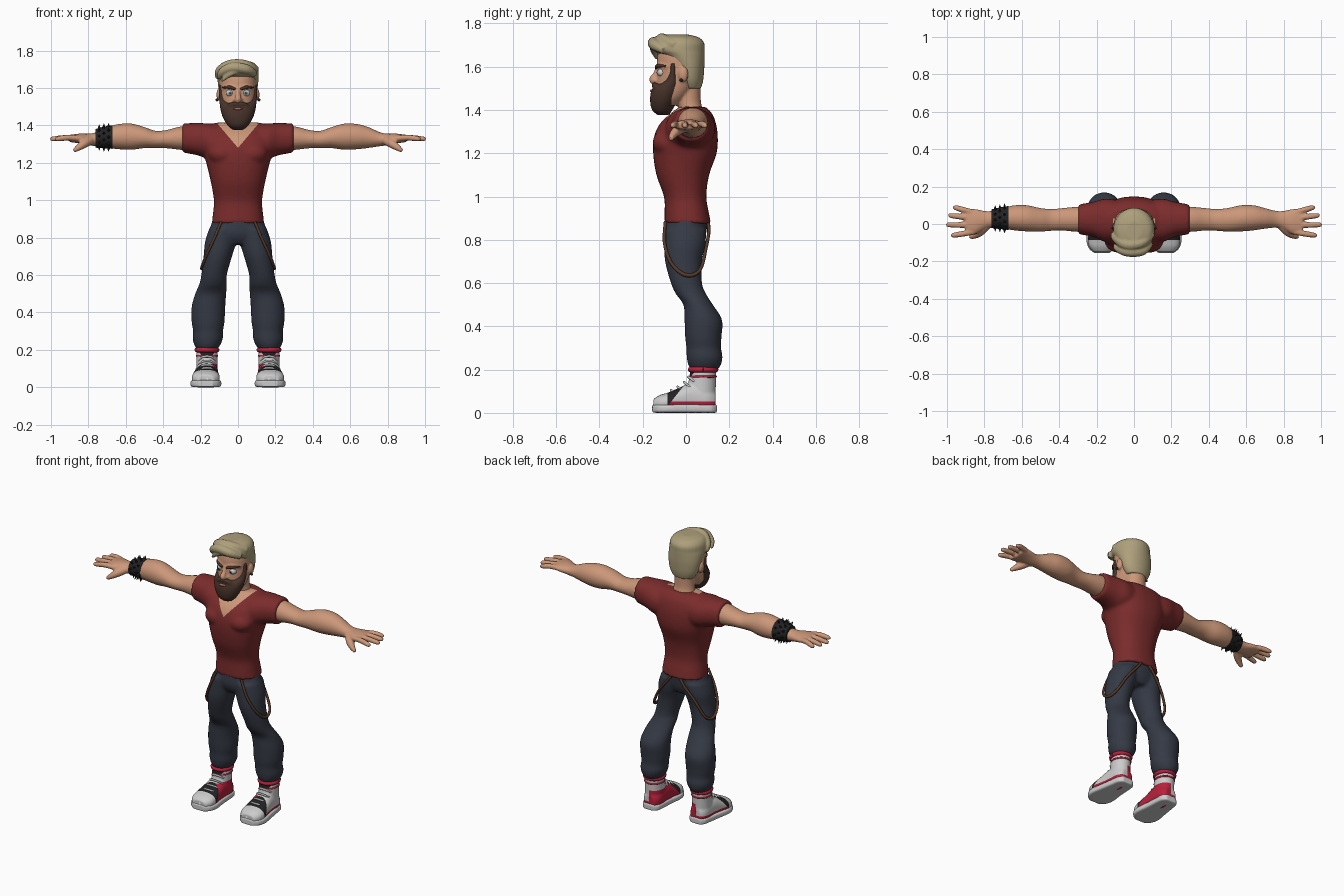
import bpy, bmesh, math
from mathutils import Vector, Quaternion

MATS = {}
COLORS = dict(skin=(.60, .31, .19), shirt=(.20, .025, .025), pants=(.035, .041, .058), hair=(.42, .35, .20),
              beard=(.065, .033, .024), white=(.72, .72, .72), red=(.48, .015, .045), black=(.016, .016, .018),
              leather=(.09, .04, .022), iris=(.10, .22, .28), lips=(.42, .14, .11))


def mat(key):
    if key not in MATS:
        MATS[key] = bpy.data.materials.new(key)
        MATS[key].diffuse_color = (*COLORS[key], 1)
    return MATS[key]


def spline(rows, k=4):
    """Catmull-Rom through rows of numbers."""
    out = []
    for i in range(len(rows) - 1):
        a, b, c, d = (rows[min(max(i + j, 0), len(rows) - 1)] for j in (-1, 0, 1, 2))
        for s in range(k):
            t = s / k
            out.append([q + .5 * t * (r - p + t * (2*p - 5*q + 4*r - s_ + t * (3*(q - r) + s_ - p)))
                        for p, q, r, s_ in zip(a, b, c, d)])
    return out + [list(rows[-1])]


def skin_rings(bm, rings):
    loops = [[bm.verts.new(p) for p in r] for r in rings]
    n = len(loops[0])
    for a, b in zip(loops, loops[1:]):
        for i in range(n):
            bm.faces.new((a[i], a[(i + 1) % n], b[(i + 1) % n], b[i])).smooth = True
    bm.faces.new(loops[0][::-1])
    bm.faces.new(loops[-1])


def loft(bm, axis, rows, e=2.0, n=32):
    """rows: (position on axis, centre a, centre b, radius a, radius b); e is the superellipse power."""
    rings = []
    for t, a, b, ra, rb in spline(rows):
        ring = []
        for i in range(n):
            c, s = math.cos(2*math.pi*i/n), math.sin(2*math.pi*i/n)
            p = [a + ra * math.copysign(abs(c)**(2/e), c), b + rb * math.copysign(abs(s)**(2/e), s)]
            p.insert('xyz'.index(axis), t)
            ring.append(p)
        rings.append(ring)
    skin_rings(bm, rings)


def tube(bm, rows, n=10, k=4):
    """rows: (x, y, z, radius)"""
    rows = spline(rows, k)
    pts = [Vector(r[:3]) for r in rows]
    q, old, rings = Quaternion(), Vector((0, 0, 1)), []
    for i, p in enumerate(pts):
        t = (pts[min(i + 1, len(pts) - 1)] - pts[max(i - 1, 0)]).normalized()
        q, old = old.rotation_difference(t) @ q, t
        rings.append([p + q @ Vector((math.cos(2*math.pi*j/n), math.sin(2*math.pi*j/n), 0)) * rows[i][3]
                      for j in range(n)])
    skin_rings(bm, rings)


def ball(bm, c, r):
    loft(bm, 'z', [(c[2] - r[2]*math.cos(math.pi*i/8), c[0], c[1], r[0]*max(math.sin(math.pi*i/8), .02),
                    r[1]*max(math.sin(math.pi*i/8), .02)) for i in range(9)], n=16)


def make(name, bm, color, voxel=0, smooth=4, mirror=False):
    """Turn the parts into one object; voxel > 0 fuses them into one smooth skin."""
    bmesh.ops.recalc_face_normals(bm, faces=bm.faces)
    me = bpy.data.meshes.new(name)
    bm.to_mesh(me)
    bm.free()
    ob = bpy.data.objects.new(name, me)
    bpy.context.collection.objects.link(ob)
    me.materials.append(mat(color))
    if voxel:
        m = ob.modifiers.new('fuse', 'REMESH')
        m.mode, m.voxel_size, m.use_smooth_shade = 'VOXEL', voxel, True
        m = ob.modifiers.new('smooth', 'SMOOTH')
        m.factor, m.iterations = .5, smooth
    if mirror:
        ob.modifiers.new('mirror', 'MIRROR').use_mirror_merge = False
    return ob


def paint(ob, planes, colors, pick):
    """Bake, cut clean edges along planes, then colour faces by position."""
    bpy.context.view_layer.update()
    me = bpy.data.meshes.new_from_object(ob.evaluated_get(bpy.context.evaluated_depsgraph_get()))
    ob.modifiers.clear()
    bm = bmesh.new()
    bm.from_mesh(me)
    for co, no in planes:
        bmesh.ops.bisect_plane(bm, geom=bm.verts[:] + bm.edges[:] + bm.faces[:], plane_co=co, plane_no=no)
    for f in bm.faces:
        f.material_index = pick(f.calc_center_median())
    bm.to_mesh(me)
    bm.free()
    for c in colors:
        me.materials.append(mat(c))
    ob.data = me


# Head, neck, nose, brow and ears
b = bmesh.new()
loft(b, 'z', [(1.42, 0, -.08, .05, .05), (1.46, 0, -.065, .078, .075), (1.52, 0, -.04, .092, .097),
              (1.58, 0, -.028, .098, .106), (1.64, 0, -.025, .1, .108), (1.69, 0, -.025, .09, .095), (1.72, 0, -.025, .06, .065)])
loft(b, 'z', [(1.34, 0, .03, .085, .06), (1.40, 0, .022, .07, .056), (1.45, 0, .012, .062, .056), (1.56, 0, .01, .062, .06)])
tube(b, [(0, -.128, 1.60, .011), (0, -.141, 1.565, .013), (0, -.152, 1.54, .019), (0, -.138, 1.525, .014)])
for s in (-1, 1):
    ball(b, (s*.101, -.012, 1.565), (.014, .023, .035))
    ball(b, (s*.014, -.138, 1.535), (.012, .014, .011))
    tube(b, [(s*.01, -.126, 1.603, .012), (s*.045, -.116, 1.608, .013), (s*.08, -.085, 1.60, .01)])
make('head', b, 'skin', .006, 3)

# Eyes and eyebrows
for name, color, y, r in (('eyes', 'white', -.11, .023), ('irises', 'iris', -.1225, .0125), ('pupils', 'black', -.130, .006)):
    b = bmesh.new()
    ball(b, (.042, y, 1.573), (r, r, r * .85))
    make(name, b, color, mirror=True)
b = bmesh.new()
tube(b, [(.014, -.138, 1.594, .006), (.045, -.130, 1.604, .009), (.082, -.093, 1.603, .004)])
make('eyebrows', b, 'beard', mirror=True)
b = bmesh.new()
ball(b, (.112, -.022, 1.537), (.008, .008, .008))
make('ear_studs', b, 'black', mirror=True)

# Beard, moustache and lips
b = bmesh.new()
loft(b, 'z', [(1.376, 0, -.105, .028, .026), (1.40, 0, -.11, .056, .047), (1.44, 0, -.103, .08, .063), (1.48, 0, -.09, .093, .073),
              (1.505, 0, -.08, .097, .069), (1.53, 0, -.066, .1, .05), (1.57, 0, -.06, .103, .027), (1.615, 0, -.06, .104, .022)])
for s in (-1, 1):
    tube(b, [(0, -.146, 1.514, .013), (s*.03, -.143, 1.512, .014), (s*.06, -.125, 1.49, .013)])
make('beard', b, 'beard', .006, 3)
b = bmesh.new()
ball(b, (0, -.156, 1.489), (.026, .01, .007))
make('lips', b, 'lips')

# Hair cap with a swept front
b = bmesh.new()
loft(b, 'z', [(1.5, 0, .025, .07, .045), (1.54, 0, .02, .092, .06), (1.6, 0, .01, .105, .075), (1.65, 0, -.012, .11, .098),
              (1.675, 0, -.03, .111, .116), (1.71, 0, -.032, .106, .116), (1.735, 0, -.035, .085, .095), (1.748, 0, -.035, .04, .05)])
tube(b, [(.09, -.10, 1.675, .018), (.045, -.142, 1.70, .027), (-.03, -.148, 1.71, .028), (-.085, -.13, 1.685, .022), (-.105, -.11, 1.65, .008)])
tube(b, [(.1, -.05, 1.70, .018), (.04, -.1, 1.722, .028), (-.04, -.11, 1.722, .03), (-.1, -.07, 1.69, .024), (-.112, -.05, 1.65, .008)])
tube(b, [(.03, -.14, 1.69, .012), (-.03, -.15, 1.683, .018), (-.09, -.135, 1.635, .006)])
make('hair', b, 'hair', .006, 2)

# Shirt: torso and sleeves, V neck painted as skin
b = bmesh.new()
loft(b, 'z', [(.875, 0, .008, .141, .108), (.93, 0, .003, .134, .102), (1.0, 0, -.004, .129, .098), (1.1, 0, -.015, .146, .122),
              (1.2, 0, -.005, .17, .147), (1.28, 0, 0, .19, .147), (1.34, 0, .01, .19, .128), (1.385, 0, .025, .17, .095),
              (1.415, 0, .03, .12, .06)], 2.3)
for s in (-1, 1):
    loft(b, 'x', [(s*.05, .02, 1.31, .1, .09), (s*.15, .02, 1.315, .115, .095), (s*.22, .025, 1.327, .093, .086),
                  (s*.298, .025, 1.333, .08, .078)], 2.2)
    ball(b, (s*.08, -.085, 1.25), (.08, .07, .06))
shirt = make('shirt', b, 'shirt', .01, 6)
paint(shirt, [((0, 0, 1.28), (1.18, 0, -1)), ((0, 0, 1.28), (-1.18, 0, -1)), ((0, .03, 0), (0, 1, 0))], ['skin'],
      lambda c: int(c.y < .03 and c.z - 1.28 > 1.18 * abs(c.x)))

# Arms with hands
b = bmesh.new()
loft(b, 'x', [(.2, .025, 1.33, .065, .065), (.3, .025, 1.332, .067, .063), (.38, .025, 1.327, .06, .049), (.44, .022, 1.325, .058, .046),
              (.5, .022, 1.335, .063, .056), (.57, .03, 1.34, .07, .07), (.64, .033, 1.34, .067, .067), (.7, .03, 1.335, .055, .055),
              (.76, .025, 1.326, .045, .037), (.8, .02, 1.325, .05, .031), (.85, .012, 1.33, .068, .026), (.9, .01, 1.33, .069, .019)])
for y0, x1, y1 in ((.063, .968, .087), (.028, .993, .045), (-.008, 1.004, -.004), (-.043, .978, -.06)):
    tube(b, [(.86, y0, 1.332, .015), (.91, (y0 + y1)/2, 1.335, .016), (x1 - .015, y1, 1.328, .014), (x1, y1, 1.325, .007)])
tube(b, [(.79, -.01, 1.32, .024), (.825, -.045, 1.30, .023), (.855, -.063, 1.28, .017), (.878, -.07, 1.263, .01)])
make('arms', b, 'skin', .006, 3, True)

# Spiked wristband on one arm
b = bmesh.new()
loft(b, 'x', [(-.762, .028, 1.331, .05, .05), (-.715, .031, 1.336, .058, .058), (-.672, .032, 1.338, .064, .063)])
make('wristband', b, 'black')
b = bmesh.new()
for x, r in ((-.742, .05), (-.717, .055), (-.692, .059)):
    for i in range(10):
        c, s = math.cos(i*math.pi/5 + x*40), math.sin(i*math.pi/5 + x*40)
        tube(b, [(x, .03 + r*c, 1.336 + r*s, .008), (x, .03 + (r + .02)*c, 1.336 + (r + .02)*s, .0008)], 6, 1)
make('wristband_spikes', b, 'black')

# Trousers
b = bmesh.new()
loft(b, 'z', [(.765, 0, 0, .11, .07), (.80, 0, -.003, .145, .09), (.84, 0, -.003, .152, .098), (.91, 0, .005, .13, .098)])
for s in (-1, 1):
    loft(b, 'z', [(.85, s*.078, -.003, .075, .096), (.78, s*.092, -.005, .084, .095), (.7, s*.108, -.012, .076, .085),
                  (.6, s*.128, .002, .068, .072), (.55, s*.134, .023, .074, .07), (.5, s*.146, .056, .083, .068),
                  (.43, s*.158, .08, .09, .087), (.35, s*.16, .08, .088, .084), (.3, s*.16, .082, .08, .08),
                  (.26, s*.162, .086, .081, .083), (.225, s*.164, .086, .069, .077), (.2, s*.165, .085, .052, .062)])
make('trousers', b, 'pants', .009, 4)

# Hanging braces
b = bmesh.new()
tube(b, [(.09, -.095, .885, .008), (.13, -.1, .79, .008), (.172, -.073, .70, .008), (.192, -.02, .645, .009), (.192, .03, .637, .009),
         (.175, .07, .67, .008), (.125, .092, .76, .008), (.06, .106, .84, .008), (.025, .1, .89, .008)], 8)
make('braces', b, 'leather', mirror=True)

# Shoe uppers: white toe and heel, black lace panel, red inner side
b = bmesh.new()
loft(b, 'y', [(-.15, .172, .04, .045, .025), (-.12, .172, .045, .069, .038), (-.08, .172, .05, .075, .045), (-.03, .17, .06, .067, .057),
              (.03, .167, .07, .061, .07), (.1, .165, .06, .057, .06), (.137, .165, .05, .037, .045)], 2.4)
loft(b, 'z', [(.03, .166, .07, .056, .066), (.12, .166, .073, .056, .065), (.195, .166, .08, .056, .06)])
shoes = make('shoes', b, 'white', .006, 4)
paint(shoes, [((0, -.085, 0), (0, 1, 0)), ((0, -.07, .05), (0, .14, -.11)), ((.165, 0, 0), (1, 0, 0)), ((0, 0, .125), (0, 0, 1)),
              ((0, 0, .053), (0, 0, 1))], ['black', 'red'],
      lambda c: 0 if c.y < -.085 else 1 if (c.y + .07)*.14 < (c.z - .05)*.11
      else 2 if c.z < .053 or (c.x < .165 and c.z < .125) else 0)
shoes.modifiers.new('mirror', 'MIRROR').use_mirror_merge = False

# Rubber soles
b = bmesh.new()
loft(b, 'y', [(-.156, .172, .02, .038, .018), (-.13, .172, .02, .069, .02), (-.08, .172, .02, .083, .02), (0, .17, .02, .072, .02),
              (.08, .166, .02, .063, .02), (.12, .165, .02, .056, .02), (.143, .165, .02, .034, .019)], 5)
make('soles', b, 'white', .005, 2, True)

# Laces and ankle cuffs
b = bmesh.new()
rows = [(-.072, .101), (-.042, .117), (-.012, .138), (.008, .163)]
for i, (y, z) in enumerate(rows):
    tube(b, [(.122, y + .03, z - .018, .005), (.145, y + .006, z + .001, .006), (.187, y + .006, z + .001, .006), (.21, y + .03, z - .018, .005)], 6)
make('laces', b, 'white', mirror=True)
b = bmesh.new()
for z, r in ((.2, .013), (.168, .006)):
    tube(b, [(.166 + .054*math.cos(a*math.pi/8), .079 + .058*math.sin(a*math.pi/8), z, r) for a in range(17)], 8, 2)
make('ankle_cuffs', b, 'red', mirror=True)
